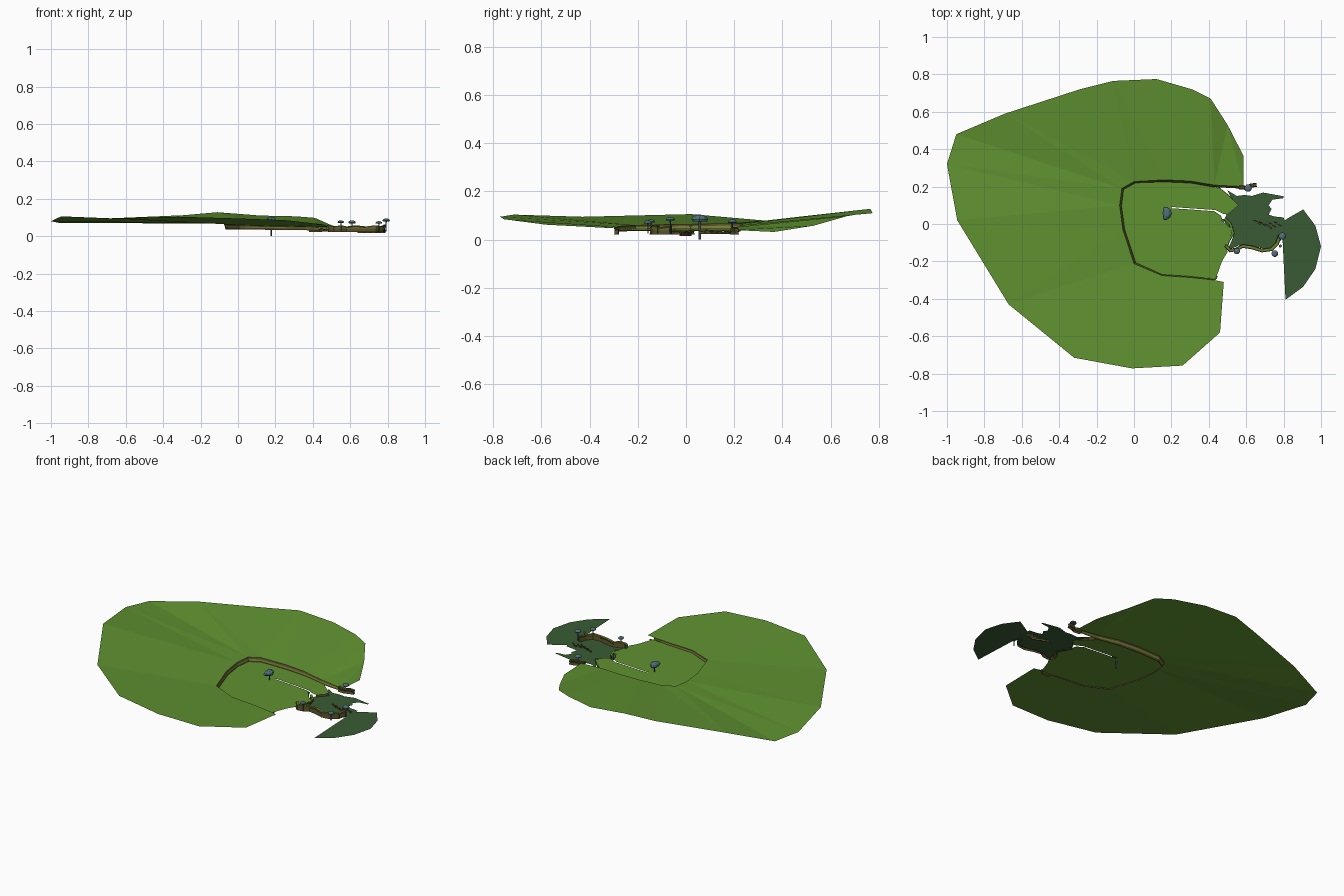
import bpy, bmesh, math
from mathutils import Vector

if "Cube" in bpy.data.objects:
    bpy.data.objects.remove(bpy.data.objects["Cube"])


def mat(name, c):
    m = bpy.data.materials.new(name)
    m.diffuse_color = (*c, 1)
    m.use_nodes = True
    m.node_tree.nodes["Principled BSDF"].inputs["Base Color"].default_value = m.diffuse_color
    return m


GRASS = mat("grass green", (0.115, 0.285, 0.03))
WATER = mat("pond green", (0.042, 0.105, 0.034))
BROWN = mat("earth brown", (0.085, 0.066, 0.02))
OLIVE = mat("moss olive", (0.17, 0.21, 0.035))
CAP = mat("cap blue grey", (0.085, 0.16, 0.195))
STEM = mat("stem slate", (0.045, 0.065, 0.08))


def make(name, verts, faces, mats, rule=None, up=True):
    me = bpy.data.meshes.new(name)
    me.from_pydata(verts, [], faces)
    for m in mats:
        me.materials.append(m)
    bm = bmesh.new()
    bm.from_mesh(me)
    bm.normal_update()
    for i, f in enumerate(bm.faces):
        if up and f.normal.z < 0:
            f.normal_flip()
        if rule:
            f.material_index = rule(i, f)
    bm.to_mesh(me)
    bm.free()
    ob = bpy.data.objects.new(name, me)
    bpy.context.collection.objects.link(ob)
    return ob


def strip(a, b):
    n = len(a)
    return list(a) + list(b), [(i, i + 1, n + i + 1, n + i) for i in range(n - 1)]


# Rim of the hollow, north-east end round to south-east end
rim = [(.585, .20, .04), (.43, .208, .052), (.3, .23, .06), (.16, .236, .065),
       (0, .227, .068), (-.065, .19, .068), (-.077, .1, .066), (-.06, -.03, .064),
       (0, -.212, .06), (.15, -.276, .056), (.3, -.286, .053), (.43, -.30, .05), (.48, -.31, .048)]
# Outer edge of the meadow, each point with the rim index it fans to
outer = [(.585, .365, .032, 0), (.50, .53, .058, 1), (.41, .67, .098, 1), (.31, .72, .106, 2),
         (.12, .775, .11, 3), (-.11, .765, .128, 4), (-.29, .72, .112, 4), (-.69, .59, .095, 5),
         (-.95, .48, .07, 5), (-1, .32, .08, 6), (-.945, .02, .106, 7), (-.67, -.43, .095, 8),
         (-.32, -.715, .104, 8), (-.01, -.772, .095, 9), (.26, -.757, .085, 10),
         (.46, -.58, .062, 11), (.48, -.31, .048, 12)]

# Meadow: fan of flat facets between rim and outer edge
verts = rim + [o[:3] for o in outer]
faces, n = [], len(rim)
for i in range(len(outer) - 1):
    a, b = outer[i][3], outer[i + 1][3]
    if i == len(outer) - 2:
        faces.append((a, b, n + i))
    elif a == b:
        faces.append((a, n + i, n + i + 1))
    else:
        faces += [(a, n + i, n + i + 1), (a, n + i + 1, b)]
make("meadow", verts, faces, [GRASS])


def plane_z(x):
    return .044 - .012 * x


# Cliff under the rim: earth bands with a mossy band between
rows = [[], [], [], []]
for x, y, z in rim[:-1]:
    d = (Vector((.3, -.03)) - Vector((x, y))).normalized()
    if x > .1:
        d = Vector((0, -1 if y > 0 else 1))
    w = .006 if y < -.25 else .011
    low = plane_z(x) - .008
    for row, k, t in zip(rows, (0, .4, .65, 1), (0, .3, .6, 1)):
        row.append((x + d.x * w * k, y + d.y * w * k, z + (low - z) * t))
foot = rows[3]
for k, name in enumerate(("rim_lip", "rim_moss", "rim_cliff")):
    v, f = strip(rows[k], rows[k + 1])
    make(name, v, f, [OLIVE if k == 1 else BROWN])

# Lower lawn inside the hollow, with a narrow stream channel cut in
lawn = [(x, y) for x, y, z in foot[1:]]
lawn += [(.44, -.285), (.47, -.2), (.50, -.15), (.49, -.11), (.53, -.06), (.515, -.02),
         (.475, .015), (.465, .045), (.43, .068), (.3, .078), (.2, .084), (.2, .091),
         (.3, .084), (.435, .075), (.475, .055), (.50, .05), (.56, .1), (.52, .14), (.46, .19)]
make("lower_lawn", [(x, y, plane_z(x)) for x, y in lawn], [tuple(range(len(lawn)))], [GRASS])

# Pond: ragged near pool and crescent far pool
near = [(.5, .18), (.55, .15), (.59, .155), (.63, .15), (.69, .168), (.8, .148), (.8, .138),
        (.74, .13), (.72, .1), (.735, .08), (.72, .05), (.75, .04), (.80, .035), (.81, .0),
        (.79, -.08), (.75, -.135), (.69, -.13), (.62, -.118), (.56, -.115), (.50, -.14),
        (.53, -.07), (.48, .02), (.5, .06), (.54, .1)]
far = [(.79, .01), (.83, .035), (.905, .078), (.97, -.01), (1, -.12), (.97, -.24),
       (.905, -.335), (.81, -.405), (.8, -.2)]
for name, pts in (("near_pool", near), ("far_pool", far)):
    make(name, [(x, y, .024) for x, y in pts], [tuple(range(len(pts)))], [WATER])


def bank(name, path, w, top, bottom, cover=GRASS):
    """Low earth wall along a path, mossy band on the sides, covered top."""
    vs, fs = [], []
    for i, p in enumerate(path):
        a, b = Vector(path[max(i - 1, 0)]), Vector(path[min(i + 1, len(path) - 1)])
        t = (b - a).normalized()
        s = Vector((-t.y, t.x)) * w / 2
        h = top - .006 * (i % 2)
        for k, z in ((1.1, bottom), (.6, (h + bottom) / 2), (1, h - .006), (.8, h)):
            vs.append((p[0] + s.x * k, p[1] + s.y * k, z))
        for k, z in ((.8, h), (1, h - .006), (.6, (h + bottom) / 2), (1.1, bottom)):
            vs.append((p[0] - s.x * k, p[1] - s.y * k, z))
    m = len(path)
    for i in range(m - 1):
        for j in range(7):
            fs.append((i * 8 + j, i * 8 + j + 1, i * 8 + j + 9, i * 8 + j + 8))
    fs += [tuple(range(8)), tuple(range(m * 8 - 8, m * 8))]
    bands = (0, 1, 0, 2, 0, 1, 0)
    ob = make(name, vs, fs, [BROWN, OLIVE, cover],
              lambda i, f: bands[i % 7] if i < 7 * (m - 1) else 0, False)
    bm = bmesh.new()
    bm.from_mesh(ob.data)
    bmesh.ops.recalc_face_normals(bm, faces=bm.faces)
    bm.to_mesh(ob.data)
    bm.free()


bank("south_bank", [(.49, -.115), (.515, -.142), (.55, -.135), (.58, -.118), (.63, -.125),
                    (.685, -.142), (.735, -.135), (.765, -.105), (.78, -.06)], .018, .058, .022, OLIVE)
bank("lawn_edge", [(.485, .03), (.515, 0), (.53, -.05), (.505, -.09), (.495, -.12)], .014, .042, .022)
bank("north_edge", [(.45, .195), (.5, .155), (.55, .105), (.5, .055)], .008, .040, .024)
bank("north_bank", [(.56, .197), (.6, .193), (.625, .205), (.655, .21)], .02, .052, .022, BROWN)
bank("south_rim_end", [(.38, -.293), (.435, -.294), (.445, -.28)], .008, .044, .022)

# Small roots in the pool
for i, (x, y) in enumerate([(.66, .01), (.69, .0), (.72, -.012), (.74, -.005), (.77, .0)]):
    bank("pool_root_%d" % i, [(x - .02, y + .01), (x, y), (x + .018, y - .012)], .006, .034, .016, BROWN)


def mushroom(name, x, y, r, base, top, sx=1.0, bend=0.0):
    """Domed cap on a thin stem, turned from one profile; bend curls the cap."""
    h = top - base
    prof = [(.16 * r, base), (.12 * r, base + h * .6), (.2 * r, top - .75 * r), (.85 * r, top - .75 * r),
            (r, top - .55 * r), (.85 * r, top - .25 * r), (.5 * r, top - .05 * r), (.02 * r, top)]
    k = 10
    vs = []
    for a, z in prof:
        for t in range(k):
            c, s = a * math.cos(t * math.tau / k), a * math.sin(t * math.tau / k)
            vs.append((x + c * sx + bend * s * s / r, y + s, z))
    fs = [(i * k + t, i * k + (t + 1) % k, (i + 1) * k + (t + 1) % k, (i + 1) * k + t)
          for i in range(len(prof) - 1) for t in range(k)]
    fs += [tuple(range(k))[::-1], tuple(range(7 * k, 8 * k))]
    make(name, vs, fs, [CAP, STEM], lambda i, f: int(i < 2 * k or i == 7 * k), False)


mushroom("lawn_mushroom", .178, .057, .037, 0, .104, .66, -.3)
for i, (x, y, r, top) in enumerate([(.55, -.145, .017, .084), (.61, .192, .02, .084), (.753, -.158, .018, .08),
                                    (.792, -.065, .02, .094), (.783, -.118, .008, .062), (.475, .02, .008, .06)]):
    mushroom("bank_mushroom_%d" % i, x, y, r, .026, top)
